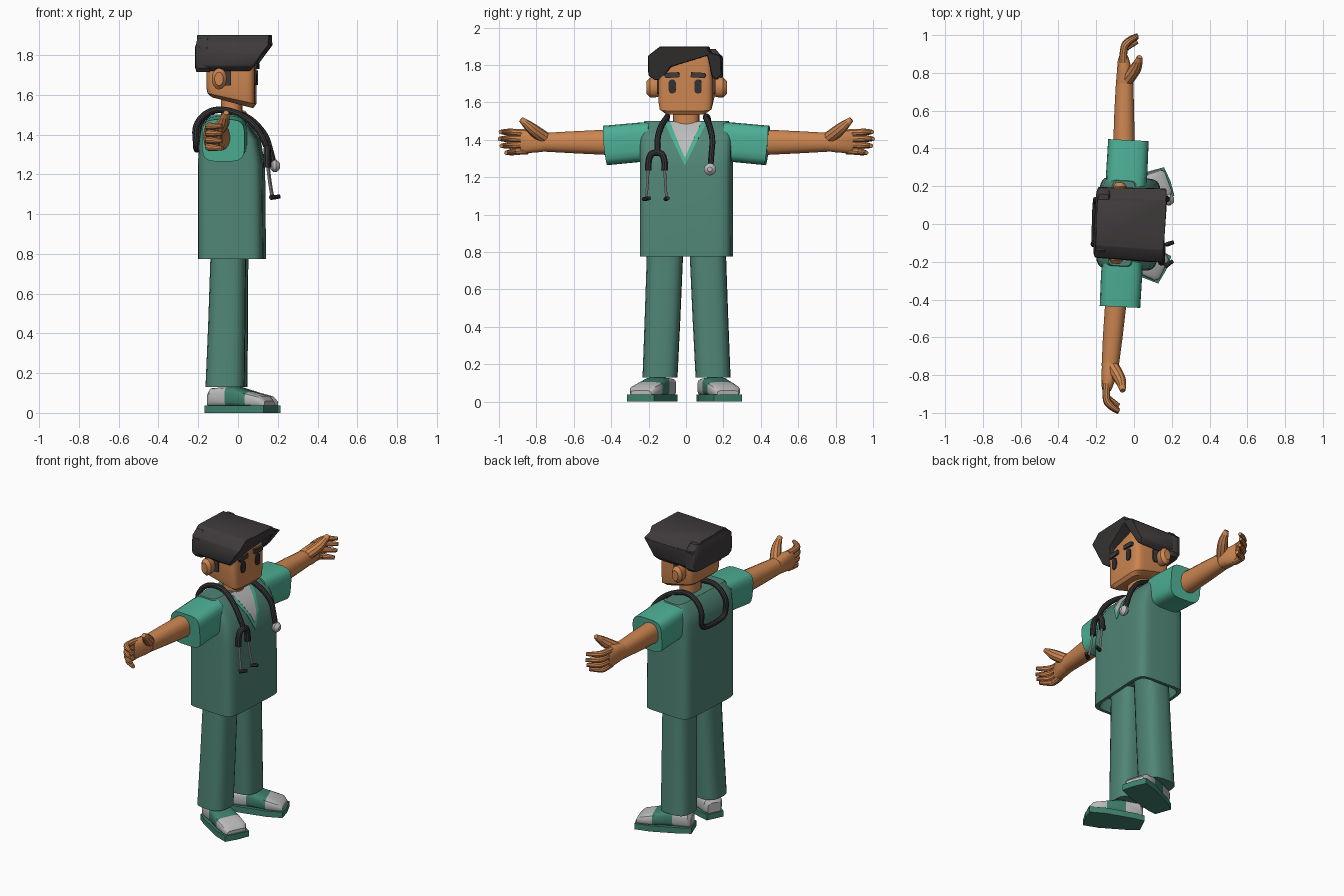
import bpy, bmesh, math
from mathutils import Matrix, Vector

old = bpy.data.objects.get("Cube")
if old:
    bpy.data.objects.remove(old, do_unlink=True)

TURN = Matrix.Rotation(math.radians(-2.9), 4, 'Z')
made = []


def material(name, r, g, b):
    m = bpy.data.materials.new(name)
    m.diffuse_color = (r, g, b, 1)
    m.use_nodes = True
    m.node_tree.nodes["Principled BSDF"].inputs["Base Color"].default_value = (r, g, b, 1)
    return m


SCRUBS = material("scrub_green", .08, .235, .18)
TEAL = material("sleeve_teal", .075, .43, .30)
SHOE = material("shoe_green", .05, .22, .155)
SKIN = material("skin", .60, .235, .08)
HAIR = material("hair_dark", .05, .043, .044)
BLACK = material("tube_black", .04, .037, .04)
GREY = material("light_grey", .50, .50, .50)
EYE = material("eye_dark", .03, .03, .035)


def finish(name, mesh, *mats):
    mesh.transform(TURN)
    if not mesh.materials:
        for m in mats:
            mesh.materials.append(m)
    ob = bpy.data.objects.new(name, mesh)
    bpy.context.collection.objects.link(ob)
    made.append(ob)
    return ob


def ring(axis, pos, c1, c2, r1, r2, p=3, n=20):
    """Rounded rectangle across the given axis."""
    pts = []
    for i in range(n):
        t = math.tau * (i + .5) / n
        c, s = math.cos(t), math.sin(t)
        u = c1 + r1 * math.copysign(abs(c) ** (2 / p), c)
        v = c2 + r2 * math.copysign(abs(s) ** (2 / p), s)
        pts.append({'x': (pos, u, v), 'y': (u, pos, v), 'z': (u, v, pos)}[axis])
    return pts


def loft(name, rings, *mats, rule=None, bevel=0):
    """Skin a stack of rings and cap both ends."""
    bm = bmesh.new()
    rows = [[bm.verts.new(p) for p in r] for r in rings]
    n = len(rows[0])
    for a, b in zip(rows, rows[1:]):
        for i in range(n):
            j = (i + 1) % n
            bm.faces.new((a[i], a[j], b[j], b[i]))
    bm.faces.new(rows[0])
    bm.faces.new(rows[-1])
    bmesh.ops.recalc_face_normals(bm, faces=bm.faces)
    if bevel:
        bmesh.ops.bevel(bm, geom=bm.edges[:], offset=bevel, segments=1, affect='EDGES')
    if rule:
        for f in bm.faces:
            f.material_index = rule(f.calc_center_median())
    mesh = bpy.data.meshes.new(name)
    bm.to_mesh(mesh)
    bm.free()
    return finish(name, mesh, *mats)


def tube(name, pts, radii, mat, sides=3):
    """Smooth tube through control points, with a radius for each."""
    cu = bpy.data.curves.new(name, 'CURVE')
    cu.dimensions, cu.bevel_depth, cu.bevel_resolution = '3D', 1, sides
    cu.use_fill_caps = True
    sp = cu.splines.new('NURBS')
    sp.points.add(len(pts) - 1)
    for q, p, r in zip(sp.points, pts, radii):
        q.co, q.radius = (*p, 1), r
    sp.order_u, sp.use_endpoint_u, sp.resolution_u = 3, True, 5
    tmp = bpy.data.objects.new(name + "_path", cu)
    bpy.context.collection.objects.link(tmp)
    dg = bpy.context.evaluated_depsgraph_get()
    mesh = bpy.data.meshes.new_from_object(tmp.evaluated_get(dg))
    bpy.data.objects.remove(tmp, do_unlink=True)
    mesh.materials.clear()
    return finish(name, mesh, mat)


# Tunic: (height, back, front, half width), hollow under the hem
TUNIC = [(.775, -.195, .135, .245), (1.25, -.195, .13, .245), (1.37, -.19, .108, .245),
         (1.45, -.175, .055, .245), (1.5, -.13, .0, .225)]


def section(z, back, front, w, inset=0):
    return ring('z', z, (back + front) / 2, 0, (front - back) / 2 - inset, w - inset, 7, 28)


hem = TUNIC[0]
loft("tunic", [section(.86, *hem[1:], .03), section(*hem, .02)] + [section(*t) for t in TUNIC], SCRUBS)


def chest_x(z):
    for a, b in zip(TUNIC, TUNIC[1:]):
        if z <= b[0]:
            return a[2] + (b[2] - a[2]) * (z - a[0]) / (b[0] - a[0])
    return TUNIC[-1][2]


# V neck: trim and undershirt plates following the chest
def v_plate(name, tip, half, lift, mat):
    rows = []
    for z in (tip, 1.37, 1.45, 1.495):
        w = half * (z - tip) / (1.5 - tip) + .001
        x = chest_x(z)
        rows.append([(x - .003, -w, z), (x - .003, w, z), (x + lift, w, z), (x + lift, -w, z)])
    loft(name, rows, mat)


v_plate("neck_trim", 1.265, .115, .004, TEAL)
v_plate("undershirt", 1.305, .085, .006, GREY)

# Neck and head
loft("neck", [ring('z', z, -.032, 0, .054, .07, 2.5) for z in (1.46, 1.6)], SKIN)
head = []
for z, back, front, w in ((1.53, -.13, .075, .11), (1.555, -.15, .09, .14), (1.60, -.155, .09, .147),
                          (1.72, -.155, .09, .147), (1.86, -.15, .085, .14)):
    r = ring('z', z, (back + front) / 2, 0, (front - back) / 2, w, 7, 28)
    lift = max(0, 1 - (z - 1.53) / .15) * .065
    head.append([(x, y, h + lift * (.09 - x) / .245) for x, y, h in r])
loft("head", head, SKIN)

# Hair: swept fringe outline carried backwards, plus the back of the head
outline = [(-.165, 1.72), (-.198, 1.745), (-.195, 1.85), (-.13, 1.9), (.12, 1.9), (.135, 1.868),
           (.195, 1.85), (.195, 1.75), (.165, 1.72), (.142, 1.74), (.122, 1.85),
           (-.075, 1.79), (-.105, 1.75), (-.14, 1.72)]
front = [(.165 - .75 * max(0, 1.85 - z), y, z) for y, z in outline]
back = [(-.20, y * .95, z) for y, z in outline]
loft("hair_cap", [back, front], HAIR, bevel=.004)
loft("hair_back", [ring('z', z, -.168, 0, d, w, 6) for z, d, w in
                   ((1.715, .036, .17), (1.735, .042, .188), (1.84, .042, .188), (1.885, .03, .15))], HAIR)

# Stethoscope: tube round the neck, hanging in a loop behind
drape = [(-.205, .12, 1.36), (-.212, .115, 1.45), (-.14, .11, 1.525), (-.04, .1, 1.525),
         (.06, .13, 1.48), (.13, .15, 1.40), (.15, .145, 1.34)]
path = ([(x, -y, z) for x, y, z in reversed(drape)] + [(-.205, -.09, 1.325), (-.21, .09, 1.325)]
        + drape + [(.17, .14, 1.26)])
tube("stethoscope_tube", path, [.016] * len(path), BLACK)
tube("stethoscope_fork", [(.155, -.195, 1.235), (.155, -.195, 1.32), (.155, -.15, 1.335),
                          (.155, -.105, 1.32), (.155, -.105, 1.235)], [.018] * 5, BLACK)
for side, y in (("outer", -.195), ("inner", -.105)):
    tip = y + (-.01 if side == "outer" else .01)
    tube(side + "_ear_pipe", [(.158, y, 1.25), (.165, y, 1.17), (.18, tip, 1.09)], [.007] * 3, GREY)
    tube(side + "_ear_tip", [(.175, tip * 1.06, 1.083), (.19, tip, 1.085), (.215, tip * .9, 1.088)],
         [.012, .012, .01], BLACK)
loft("chest_piece", [ring('x', x, .138, 1.242, r, r, 2) for x, r in
                     ((.155, .015), (.17, .03), (.185, .032), (.195, .024), (.205, .012))], GREY)

SHOE_U = [-.078, -.06, .03, .07, .15, .225, .25]
SHOE_TOP = [.10, .125, .13, .13, .105, .085, .06]
SHOE_W = [.045, .06, .065, .07, .08, .078, .06]

for side, s in (("left", 1), ("right", -1)):
    # Face details
    loft(side + "_ear", [ring('y', s * y, -.085, 1.68, a, b, 2, 14) for y, a, b in
                         ((.13, .025, .04), (.16, .036, .052), (.195, .038, .054), (.215, .022, .034))], SKIN)
    loft(side + "_sideburn", [ring('y', s * y, -.045, 1.69, .018, .045, 6, 12) for y in (.13, .156)], HAIR)
    loft(side + "_eye", [ring('x', x, s * .069, 1.685, .02, .037, 3, 16) for x in (.08, .097)], EYE)
    loft(side + "_brow", [[(x, s * y, z) for y, z in ((.03, 1.735), (.105, 1.73), (.112, 1.747),
                          (.1, 1.758), (.032, 1.762))] for x in (.08, .102)], HAIR)

    # Sleeve and arm
    loft(side + "_sleeve", [[(x, y - s * .04 * max(0, 1.385 - z) * k, z) for x, y, z in
                             ring('y', s * yy, -.052, c, a, b, 4)] for yy, c, a, b, k in
                            ((.2, 1.39, .105, .105, 0), (.26, 1.386, .11, .106, 0), (.442, 1.37, .108, .106, 4))], TEAL)
    loft(side + "_arm", [ring('y', s * y, x, 1.387, a, b, 2.3, 16) for y, x, a, b in
                         ((.40, -.074, .058, .07), (.6, -.082, .053, .06), (.76, -.088, .046, .051))], SKIN)

    # Hand: palm, thumb and four curling fingers
    loft(side + "_palm", [ring('y', s * y, x, 1.39, a, b, 2.6, 16) for y, x, a, b in
                          ((.74, -.088, .045, .05), (.80, -.09, .042, .058), (.86, -.098, .032, .062),
                           (.89, -.1, .022, .056))], SKIN)
    tube(side + "_thumb", [(-.075, s * .76, 1.41), (-.04, s * .81, 1.445), (-.02, s * .85, 1.48),
                           (-.015, s * .885, 1.51)], [.034, .034, .026, .014], SKIN)
    for i, name in enumerate(("index", "middle", "ring", "little")):
        z, end = 1.436 - i * .031, (.995, 1.0, .99, .965)[i]
        tube(f"{side}_{name}_finger", [(-.1, s * .85, z), (-.105, s * .92, z + .004 - i * .003),
                                       (-.085, s * (end - .03), z + .006 - i * .005),
                                       (-.03, s * end, z + .006 - i * .006)], [.021, .02, .019, .011], SKIN)

    # Trouser leg
    loft(side + "_leg", [ring('z', z, x, s * y, a, b, 3) for z, x, y, a, b in
                         ((.13, -.058, .142, .098, .093), (.45, -.05, .128, .093, .095),
                          (.86, -.042, .112, .088, .097))], SCRUBS)

    # Shoe, toes turned out, with grey heel and toe panels
    turn = Matrix.Translation((-.06, s * .135, 0)) @ Matrix.Rotation(s * math.radians(23), 4, 'Z')
    inv = (turn).inverted()

    def place(pts):
        return [turn @ Vector(p) for p in pts]

    def panel(c):
        q = inv @ c
        return 1 if q.x < .025 or (q.x > .15 and q.z < .115) else 0

    loft(side + "_shoe", [place(ring('x', u, 0, (t + .03) / 2, w, (t - .03) / 2, 4, 16))
                          for u, t, w in zip(SHOE_U, SHOE_TOP, SHOE_W)], SHOE, GREY, rule=panel)
    loft(side + "_sole", [place([(-.085, -.055, z), (-.02, -.07, z), (.16, -.088, z), (.255, -.08, z),
                                 (.262, 0, z), (.255, .08, z), (.16, .088, z), (-.02, .07, z),
                                 (-.085, .055, z)]) for z in (0, .038)], SHOE)

# Smooth rounded surfaces, keep hard edges
bpy.ops.object.select_all(action='DESELECT')
for ob in made:
    ob.select_set(True)
bpy.context.view_layer.objects.active = made[0]
bpy.ops.object.shade_smooth_by_angle(angle=math.radians(35))
